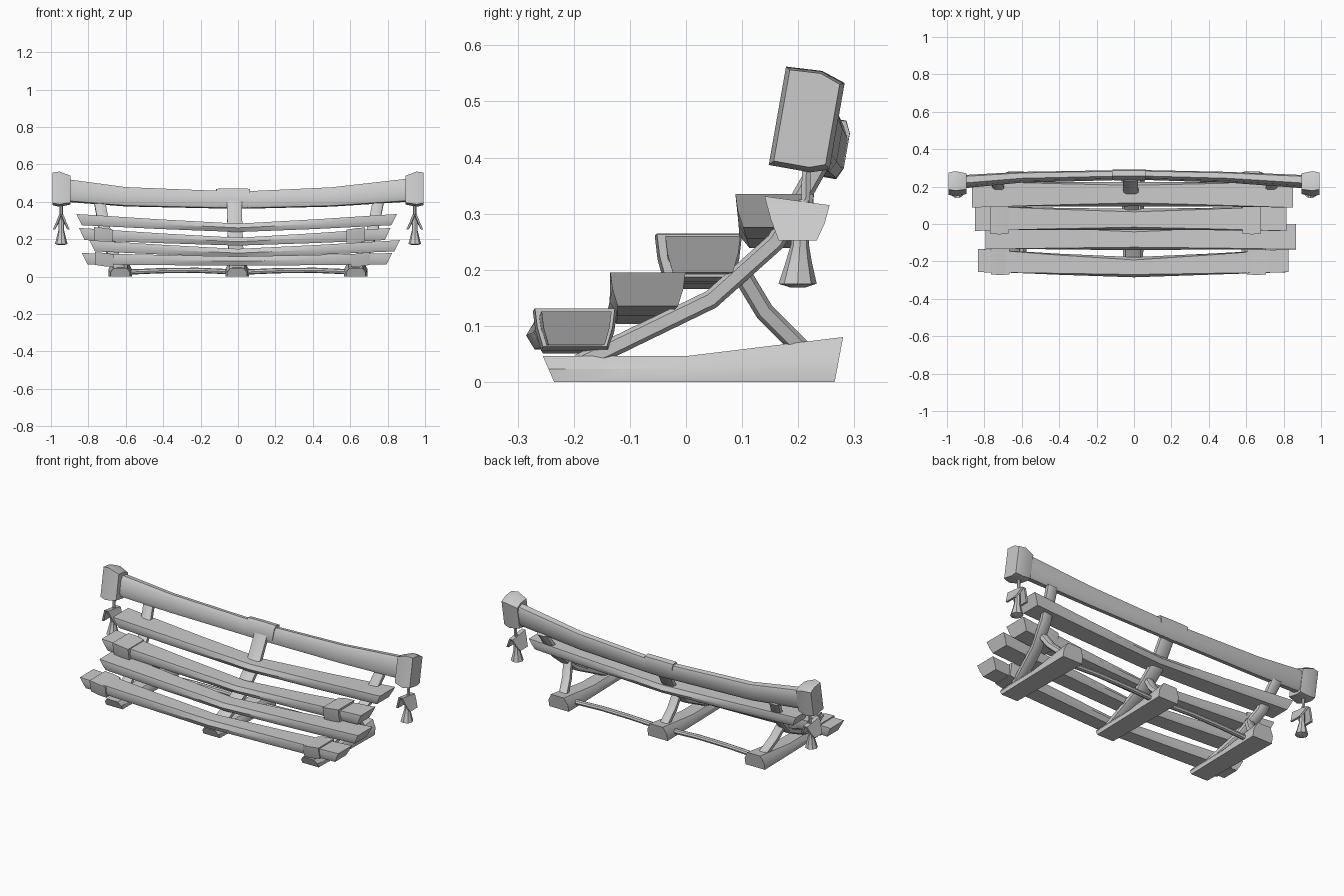
import bpy, bmesh, math
from mathutils import Vector

if "Cube" in bpy.data.objects:
    bpy.data.objects.remove(bpy.data.objects["Cube"])


def loft(name, rings, angle=35):
    """Skin a list of equal-sized vertex rings into a capped solid."""
    bm = bmesh.new()
    vs = [[bm.verts.new(p) for p in r] for r in rings]
    n = len(vs[0])
    for a, b in zip(vs, vs[1:]):
        for i in range(n):
            j = (i + 1) % n
            bm.faces.new((a[i], a[j], b[j], b[i]))
    bm.faces.new(vs[0])
    bm.faces.new(vs[-1])
    bmesh.ops.recalc_face_normals(bm, faces=bm.faces)
    me = bpy.data.meshes.new(name)
    bm.to_mesh(me)
    bm.free()
    for p in me.polygons:
        p.use_smooth = True
    me.set_sharp_from_angle(angle=math.radians(angle))
    ob = bpy.data.objects.new(name, me)
    bpy.context.collection.objects.link(ob)
    return ob


# (u, v) cross-sections
TRAP = [(-.5, .5), (.5, .5), (.47, 0), (.4, -.5), (-.4, -.5), (-.47, 0)]
HEX = [(-.36, .5), (.36, .5), (.5, 0), (.36, -.5), (-.36, -.5), (-.5, 0)]
OCT = [(-.3, .5), (.3, .5), (.5, .3), (.5, -.3), (.3, -.5), (-.3, -.5), (-.5, -.3), (-.5, .3)]
ROUND = [(.5 * math.cos(math.pi * k / 4), .5 * math.sin(math.pi * k / 4)) for k in range(8)]


def ring_x(x, y, z, w, h, prof, slant=0, tilt=0):
    """Cross-section in the yz plane, leaned back by tilt, end sheared by slant."""
    c, s = math.cos(tilt), math.sin(tilt)
    return [(x + v * slant, y + u * w * c + v * h * s, z - u * w * s + v * h * c) for u, v in prof]


def strut(name, pts, w, t, prof=OCT):
    """Bar along a path that runs mostly in the yz plane."""
    pts = [Vector(p) for p in pts]
    rings = []
    for i, p in enumerate(pts):
        d = (pts[min(i + 1, len(pts) - 1)] - pts[max(i - 1, 0)]).normalized()
        n = d.cross(Vector((1, 0, 0))).normalized()
        rings.append([p + Vector((u * w, 0, 0)) + n * v * t for u, v in prof])
    return loft(name, rings)


# Stepped planks: x ends, end (y, z, w, h), middle (y, z, w, h)
planks = [
    (-.82, .81, (-.195, .096, .125, .06), (-.231, .083, .108, .05)),
    (-.78, .85, (-.068, .165, .134, .06), (-.083, .126, .114, .045)),
    (-.835, .80, (.03, .228, .134, .065), (.024, .187, .114, .042)),
    (-.85, .835, (.158, .305, .14, .06), (.16, .261, .13, .045)),
]
for k, (x0, x1, end, mid) in enumerate(planks):
    rings = []
    for s in (-1, -.5, 0, .5, 1):
        t = abs(s) ** 1.15
        y, z, w, h = [m + (e - m) * t for e, m in zip(end, mid)]
        prof = [(a + (c - a) * t, b + (d - b) * t) for (a, b), (c, d) in zip(HEX, TRAP)]
        x = x0 * -s if s < 0 else x1 * s
        if s < 0:
            x = x0 * abs(s)
        sl = .03 * s if abs(s) == 1 else 0
        rings.append(ring_x(x, y, z, w, h, prof, sl))
    loft(f"step_plank_{k + 1}", rings)

# Wraps around the first and third planks
for k, x, y, z, w, h in [(1, -.715, -.198, .091, .15, .068), (2, .655, -.198, .091, .15, .068),
                         (3, -.72, .022, .221, .155, .076), (4, .63, .022, .219, .155, .076)]:
    tl = .012 * (1 if x > 0 else -1)
    loft(f"plank_wrap_{k}", [ring_x(x - .05, y, z - tl / 2, w * .95, h, TRAP),
                             ring_x(x, y, z, w, h * 1.05, TRAP),
                             ring_x(x + .05, y, z + tl / 2, w * .95, h, TRAP)])

# Feet, diagonal posts and back braces at the three frames
for label, x, xt, w in [("left", -.63, -.74, .06), ("middle", -.005, -.02, .08), ("right", .63, .75, .06)]:
    rings = []
    for yb, yt, top, fw in [(-.235, -.255, .046, .105), (0, 0, .046, .115), (.265, .28, .08, .125)]:
        rings.append([(x - fw / 2, yb, 0), (x + fw / 2, yb, 0), (x + fw / 2, (yb + yt) / 2, top * .5),
                      (x + fw * .33, yt, top), (x - fw * .33, yt, top), (x - fw / 2, (yb + yt) / 2, top * .5)])
    loft(f"{label}_foot", rings)
    m = lambda t: x + (xt - x) * t
    strut(f"{label}_post", [(x, -.19, .033), (m(.45), .045, .147), (m(.75), .16, .25), (m(1), .245, .40)], w, .034)
    strut(f"{label}_brace", [(m(.1), .205, .06), (m(.3), .14, .125), (m(.5), .095, .20)], .05, .034)

# Tie bars between the feet
for label, a, b in [("left", -.6, -.03), ("right", .02, .6)]:
    loft(f"{label}_tie_bar", [ring_x(a + (b - a) * t, .19, z, .03, .028, ROUND)
                              for t, z in [(0, .024), (.33, .032), (.67, .034), (1, .026)]])

# Curved top rail, leaning back
TILT = math.radians(10)
rail = [(-.93, .225, .462, .06, .118), (-.6, .25, .427, .048, .1), (-.05, .262, .41, .044, .09),
        (.05, .262, .41, .044, .09), (.5, .25, .426, .048, .1), (.93, .225, .464, .06, .12)]
loft("top_rail", [ring_x(x, y, z, w, h, OCT, 0, TILT) for x, y, z, w, h in rail])
loft("rail_centre_wrap", [ring_x(x, .262, z, .05, h, OCT, sl, TILT) for x, z, h, sl in
                          [(-.11, .418, .1, -.014), (-.03, .416, .106, 0), (.06, .418, .1, .01)]])

# End caps and hanging tassels
for label, s in (("left", -1), ("right", 1)):
    CAP = [(-.5, .5), (.1, .52), (.5, .44), (.5, -.44), (.2, -.5), (-.5, -.5)]
    loft(f"{label}_rail_cap", [ring_x(s * x, .216, z, w, h, CAP, 0, TILT) for x, z, w, h in
                               [(.895, .46, .088, .145), (.955, .465, .108, .178), (.993, .467, .092, .165)]])
    cx, cy = s * .945, .203

    def lathe(name, prof, n=8):
        loft(name, [[(cx + r * math.cos(2 * math.pi * k / n), cy + dy + r * math.sin(2 * math.pi * k / n), z)
                     for k in range(n)] for r, z, dy in prof])

    lathe(f"{label}_tassel_cord", [(.009, .40, .012), (.009, .31, .01)], 6)
    lathe(f"{label}_tassel", [(.01, .325, .008), (.016, .29, 0), (.016, .245, 0), (.023, .215, -.002), (.034, .175, -.004), (.012, .168, -.004)])
    # Splayed leaves above the tassel
    for side, d in (("inner", -1), ("outer", 1)):
        loft(f"{label}_tassel_{side}_leaf", [
            [(cx + d * (x + .006), cy + y0, z0), (cx + d * (x + .006), cy + y1, z1),
             (cx + d * (x - .006), cy + y1, z1), (cx + d * (x - .006), cy + y0, z0)]
            for x, y0, z0, y1, z1 in [(.006, -.063, .331, .053, .315), (.022, -.052, .29, .044, .282),
                                      (.039, -.038, .252, .03, .252)]])
